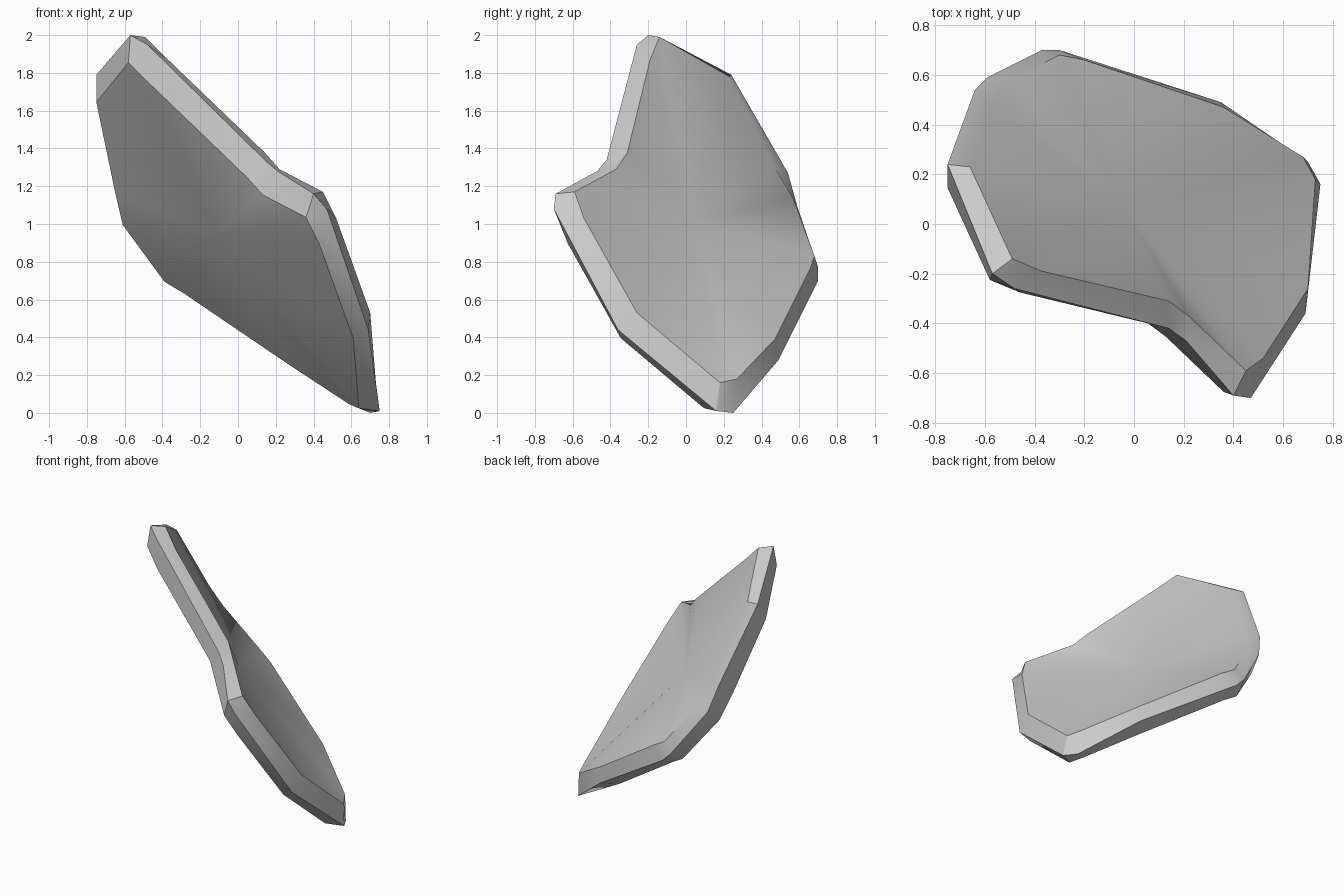
import bpy
import bmesh
import math
from mathutils import Vector

cube = bpy.data.objects.get("Cube")
if cube:
    bpy.data.objects.remove(cube, do_unlink=True)

# Rim of the upper face of the tilted slab, clockwise seen from above
RIM = [Vector(p) for p in (
    (-.49, -.14, 1.99), (-.66, .23, 1.78), (-.56, .47, 1.3),
    (-.52, .57, 1.13), (-.3, .68, .83), (-.2, .66, .77),
    (.36, .47, .39), (.68, .27, .18), (.73, .18, .16),
    (.7, -.26, .53), (.52, -.54, 1.03), (.45, -.59, 1.17),
    (.22, -.37, 1.29), (.14, -.31, 1.38), (-.37, -.19, 1.87))]

# Swollen waist between the two broad faces, in the same order
WAIST = [Vector(p) for p in (
    (-.57, -.2, 2), (-.75, .24, 1.79), (-.64, .54, 1.27),
    (-.59, .59, 1.09), (-.37, .7, .77), (-.3, .7, .7),
    (.35, .49, .28), (.7, .25, 0), (.75, .16, .01),
    (.69, -.36, .44), (.47, -.7, 1.08), (.4, -.69, 1.16),
    (.21, -.47, 1.28), (.14, -.42, 1.34), (-.48, -.26, 1.95))]

THICKNESS = Vector((-.09, -.085, -.135))   # from the upper to the lower rim
HOLLOW = Vector((-.03, .05, 1.02))         # deepest point of the upper face
BELLY = Vector((-.11, -.02, .94))          # lowest swell of the lower face


def bridge(bm, upper, lower):
    """Join two rings of vertices with quads."""
    count = len(upper)
    for i in range(count):
        j = (i + 1) % count
        bm.faces.new((upper[i], upper[j], lower[j], lower[i]))


def broad_face(bm, ring, center):
    """Close a ring with triangles around a centre."""
    hub = bm.verts.new(center)
    for i, vert in enumerate(ring):
        bm.faces.new((ring[i - 1], vert, hub))


# Upper rim, waist and lower rim of the stone
bm = bmesh.new()
loops = [RIM, WAIST, [p + THICKNESS for p in RIM]]
top, middle, bottom = [[bm.verts.new(p) for p in loop] for loop in loops]
bridge(bm, top, middle)
bridge(bm, middle, bottom)
broad_face(bm, top, HOLLOW)
broad_face(bm, bottom, BELLY)
bmesh.ops.recalc_face_normals(bm, faces=bm.faces[:])

mesh = bpy.data.meshes.new("rock_slab")
bm.to_mesh(mesh)
bm.free()

# Plain grey stone
stone = bpy.data.materials.new("grey_stone")
stone.use_nodes = True
grey = (.6, .6, .6, 1)
stone.diffuse_color = grey
stone.node_tree.nodes["Principled BSDF"].inputs["Base Color"].default_value = grey
mesh.materials.append(stone)

slab = bpy.data.objects.new("rock_slab", mesh)
bpy.context.collection.objects.link(slab)
bpy.ops.object.select_all(action="DESELECT")
bpy.context.view_layer.objects.active = slab
slab.select_set(True)
bpy.ops.object.shade_smooth_by_angle(angle=math.radians(30))
